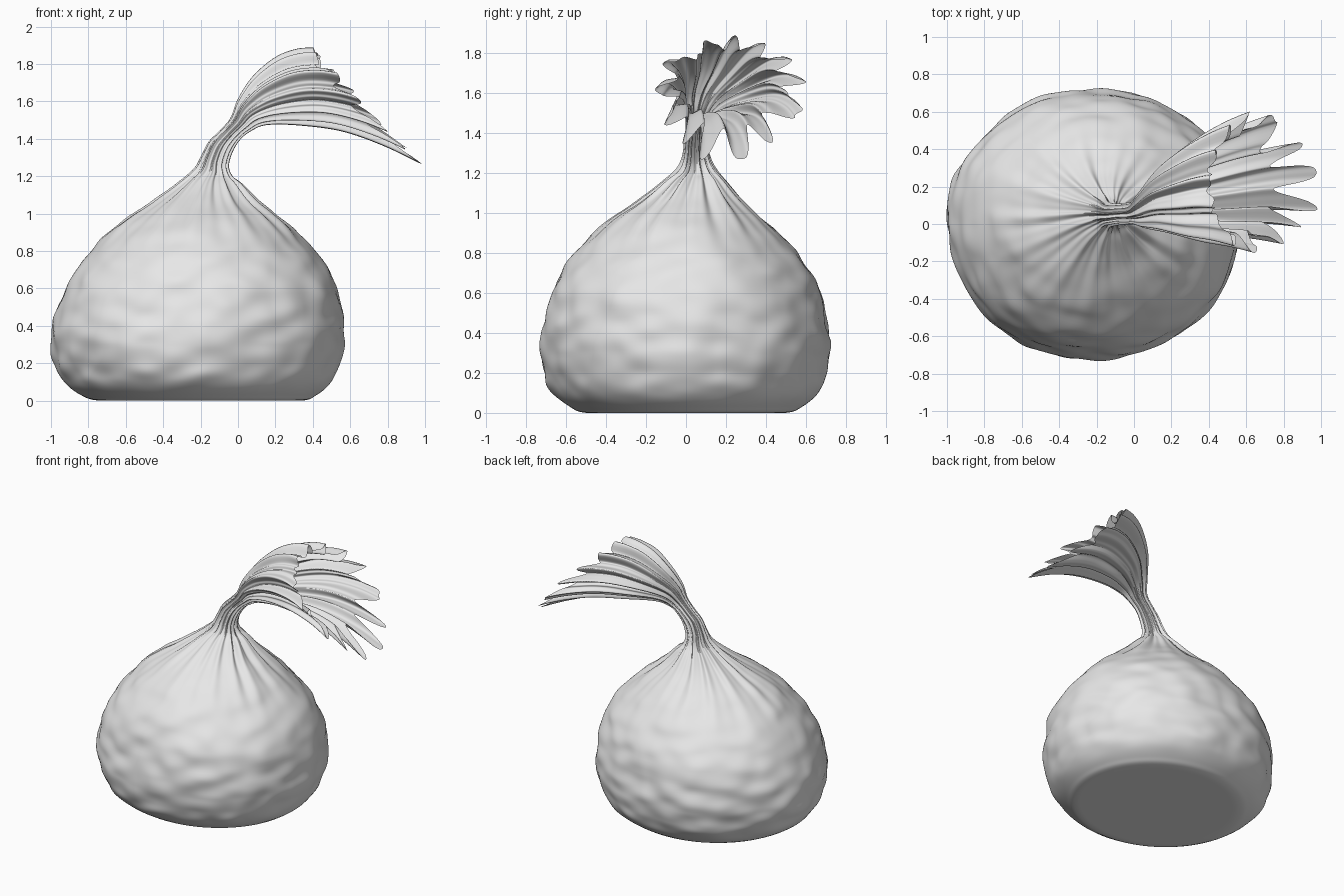
import bpy, bmesh, math, random
from mathutils import Vector, noise

if "Cube" in bpy.data.objects:
    bpy.data.objects.remove(bpy.data.objects["Cube"])

random.seed(4)
SEG, SUB, PLEATS = 234, 9, 13

# Sack body sections: left x, right x, height
BODY = [(-.21, -.19, 0), (-.5, .1, 0), (-.74, .34, 0), (-.84, .42, .03),
        (-.93, .505, .1), (-.98, .55, .2), (-.995, .575, .33), (-.97, .56, .48),
        (-.905, .51, .65), (-.79, .41, .8), (-.64, .27, .94),
        (-.47, .12, 1.06), (-.33, .02, 1.16)]
# Neck and flared mouth: upper x, z, lower x, z, centre y, half width
NECK = [(-.235, 1.24, -.03, 1.2, .05, .1), (-.195, 1.31, -.05, 1.255, .05, .07),
        (-.155, 1.385, -.03, 1.33, .05, .06), (-.1, 1.44, .01, 1.395, .055, .057),
        (-.04, 1.51, .065, 1.44, .06, .065), (.0, 1.61, .15, 1.475, .085, .11),
        (.08, 1.73, .32, 1.475, .14, .19), (.2, 1.83, .55, 1.445, .18, .275),
        (.32, 1.875, .77, 1.37, .21, .335), (.43, 1.88, .98, 1.27, .22, .385)]


def smooth(a, b, x):
    t = min(1, max(0, (x - a) / (b - a)))
    return t * t * (3 - 2 * t)


rows = [(l, z, r, z, .05 * smooth(.9, 1.25, z), .46 * (r - l)) for l, r, z in BODY] + NECK
LAST = len(rows) - 1
tips = [random.uniform(.6, 1) for _ in range(PLEATS)]


def section(u):
    """Smoothly interpolated cross-section at position u along the sack."""
    i = min(LAST - 1, max(0, int(u)))
    f = u - i
    p = [rows[min(LAST, max(0, i + k))] for k in (-1, 0, 1, 2)]
    return [.5 * (2 * b + (c - a) * f + (2 * a - 5 * b + 4 * c - d) * f * f
                  + (3 * b - a - 3 * c + d) * f ** 3) for a, b, c, d in zip(*p)]


def surface_point(u, t):
    # irregular gathered folds
    warp = t + .13 * math.sin(2 * t + 1) + .05 * math.sin(5 * t)
    wave = .5 + .5 * math.cos(PLEATS * warp)
    tip = tips[round(PLEATS * warp / math.tau) % PLEATS]
    fold = wave * tip + .12 * math.cos(29 * t + 2)
    # scalloped mouth edge
    u -= (1 - wave * tip) * .85 * smooth(LAST - 3, LAST, u)
    ux, uz, lx, lz, cy, hy = section(u)
    depth = .28 * smooth(8.5, 14, u) + .05 * smooth(17, LAST, u)
    scale = 1 + depth * (fold - .72)
    # dent in the lower front of the mouth
    away = (t - 1.25 * math.pi) / .3
    scale *= 1 - .16 * smooth(18, LAST, u) * math.exp(-away * away)
    c, s = math.cos(t) * scale, -math.sin(t) * scale
    mid = Vector(((ux + lx) / 2, cy, (uz + lz) / 2))
    radial = Vector(((ux - lx) / 2 * c, -hy * s if u > 99 else hy * -s * -1, (uz - lz) / 2 * c))
    p = mid + radial
    # lumpy cloth
    lump = smooth(.02, .16, p.z) * (1 - smooth(9, 12.5, u))
    n = .02 * noise.noise(p * 2.6) + .017 * noise.noise(Vector((p.x * 6, p.y * 6, p.z * 10)))
    p += radial.normalized() * lump * n
    p.z = max(0, p.z)
    return p


# Sack: one continuous sheet from base to open mouth
bm = bmesh.new()
rings = []
for j in range(LAST * SUB + 1):
    rings.append([bm.verts.new(surface_point(j / SUB, math.tau * i / SEG)) for i in range(SEG)])
for a, b in zip(rings, rings[1:]):
    for i in range(SEG):
        k = (i + 1) % SEG
        bm.faces.new((a[i], a[k], b[k], b[i]))
bm.faces.new(rings[0])
bmesh.ops.recalc_face_normals(bm, faces=bm.faces)
# keep the outside of the sheet facing outward
base = min(bm.faces, key=lambda f: f.calc_center_median().z)
if base.normal.z > 0:
    bmesh.ops.reverse_faces(bm, faces=bm.faces)
for f in bm.faces:
    f.smooth = True
mesh = bpy.data.meshes.new("sack")
bm.to_mesh(mesh)
bm.free()
sack = bpy.data.objects.new("sack", mesh)
bpy.context.collection.objects.link(sack)

cloth = bpy.data.materials.new("pale_grey_cloth")
cloth.diffuse_color = (.8, .8, .8, 1)
cloth.use_nodes = True
cloth.node_tree.nodes["Principled BSDF"].inputs["Base Color"].default_value = cloth.diffuse_color
mesh.materials.append(cloth)
